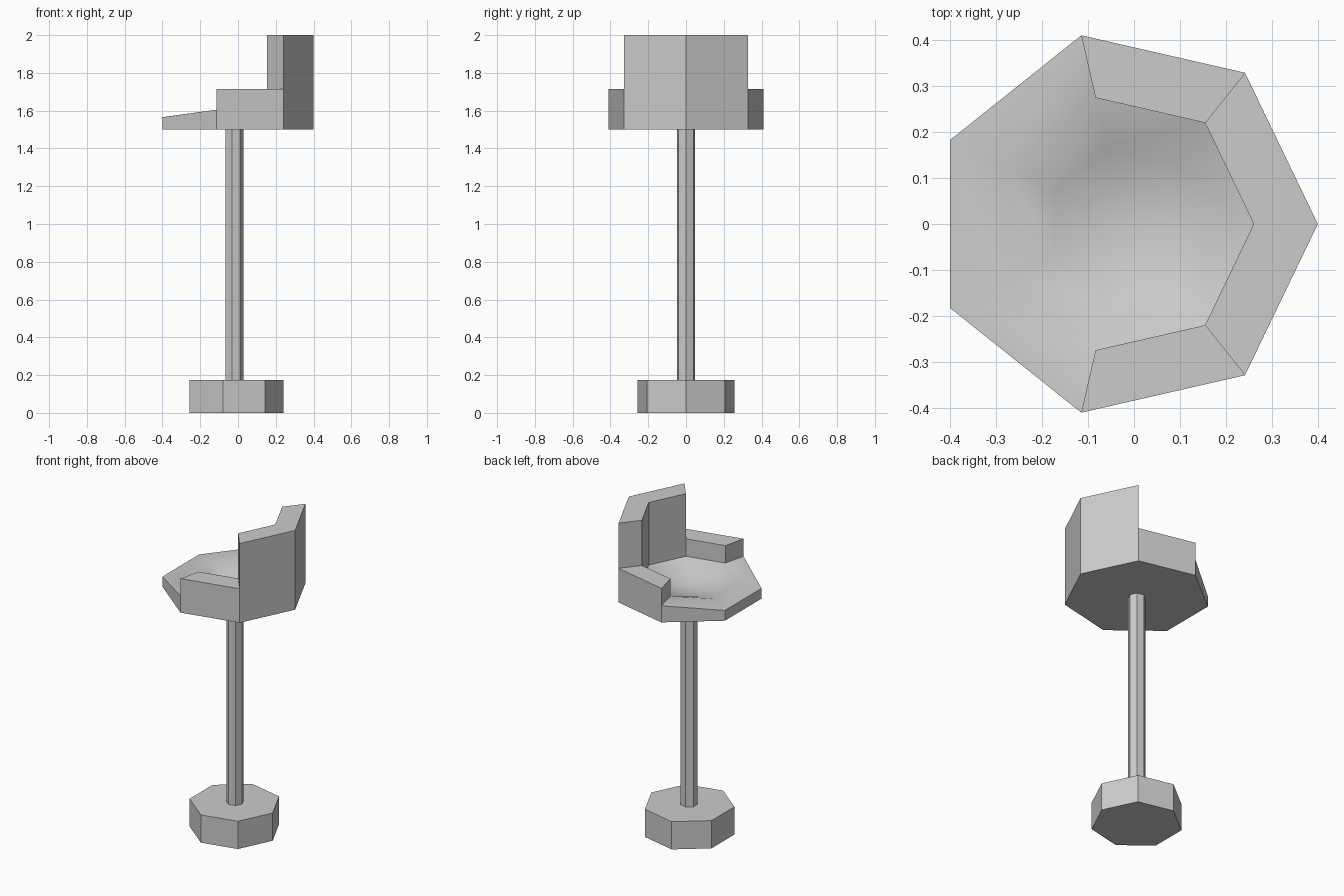
import bpy, bmesh
from math import cos, sin, tau, radians

if "Cube" in bpy.data.objects:
    bpy.data.objects.remove(bpy.data.objects["Cube"])

SIDES, CX = 7, -0.021


def heptagon(r):
    return [(CX + r * cos(tau * i / SIDES), r * sin(tau * i / SIDES)) for i in range(SIDES)]


def bridge(bm, a, b):
    return [bm.faces.new((a[i], a[(i + 1) % SIDES], b[(i + 1) % SIDES], b[i])) for i in range(SIDES)]


def finish(bm, name):
    bmesh.ops.recalc_face_normals(bm, faces=bm.faces)
    me = bpy.data.meshes.new(name)
    bm.to_mesh(me)
    bm.free()
    ob = bpy.data.objects.new(name, me)
    bpy.context.collection.objects.link(ob)
    return ob


def prism(name, r, z0, z1):
    bm = bmesh.new()
    lo, hi = [[bm.verts.new((x, y, z)) for x, y in heptagon(r)] for z in (z0, z1)]
    bridge(bm, lo, hi)
    bm.faces.new(lo[::-1])
    bm.faces.new(hi)
    return finish(bm, name)


def raise_faces(bm, faces, z):
    """Extrude faces up to a flat height and return the new top faces."""
    new = bmesh.ops.extrude_face_region(bm, geom=faces)["geom"]
    bmesh.ops.delete(bm, geom=faces, context='FACES_ONLY')
    for v in new:
        if isinstance(v, bmesh.types.BMVert):
            v.co.z = z
    return [f for f in new if isinstance(f, bmesh.types.BMFace)]


# Base and post
prism("base", 0.263, 0, 0.175)
prism("post", 0.05, 0.175, 1.5)

# Seat: heptagonal rings from the underside, over the rim and into the dish
# (radius, height, height at the two front corners)
rings = [(0.42, 1.5, 1.5), (0.42, 1.605, 1.565), (0.281, 1.605, 1.583),
         (0.168, 1.555, 1.55), (0.084, 1.53, 1.53)]
bm = bmesh.new()
loops = [[bm.verts.new((x, y, zf if i in (3, 4) else z))
          for i, (x, y) in enumerate(heptagon(r))] for r, z, zf in rings]
strips = [bridge(bm, a, b) for a, b in zip(loops, loops[1:])]
bm.faces.new(loops[0][::-1])
centre = bm.verts.new((CX, 0, 1.525))
for i in range(SIDES):
    bm.faces.new((loops[-1][i], loops[-1][(i + 1) % SIDES], centre))

# Arms and backrest raised from the rear rim
rim = strips[1]
tops = raise_faces(bm, [rim[i] for i in (5, 6, 0, 1)], 1.715)
back = [f for f in tops if f.calc_center_median().x > 0.16]
raise_faces(bm, back, 2.0)
seat = finish(bm, "seat_with_arms_and_back")

# Smooth dish, crisp corners
bpy.context.view_layer.objects.active = seat
seat.select_set(True)
bpy.ops.object.shade_smooth_by_angle(angle=radians(45))
